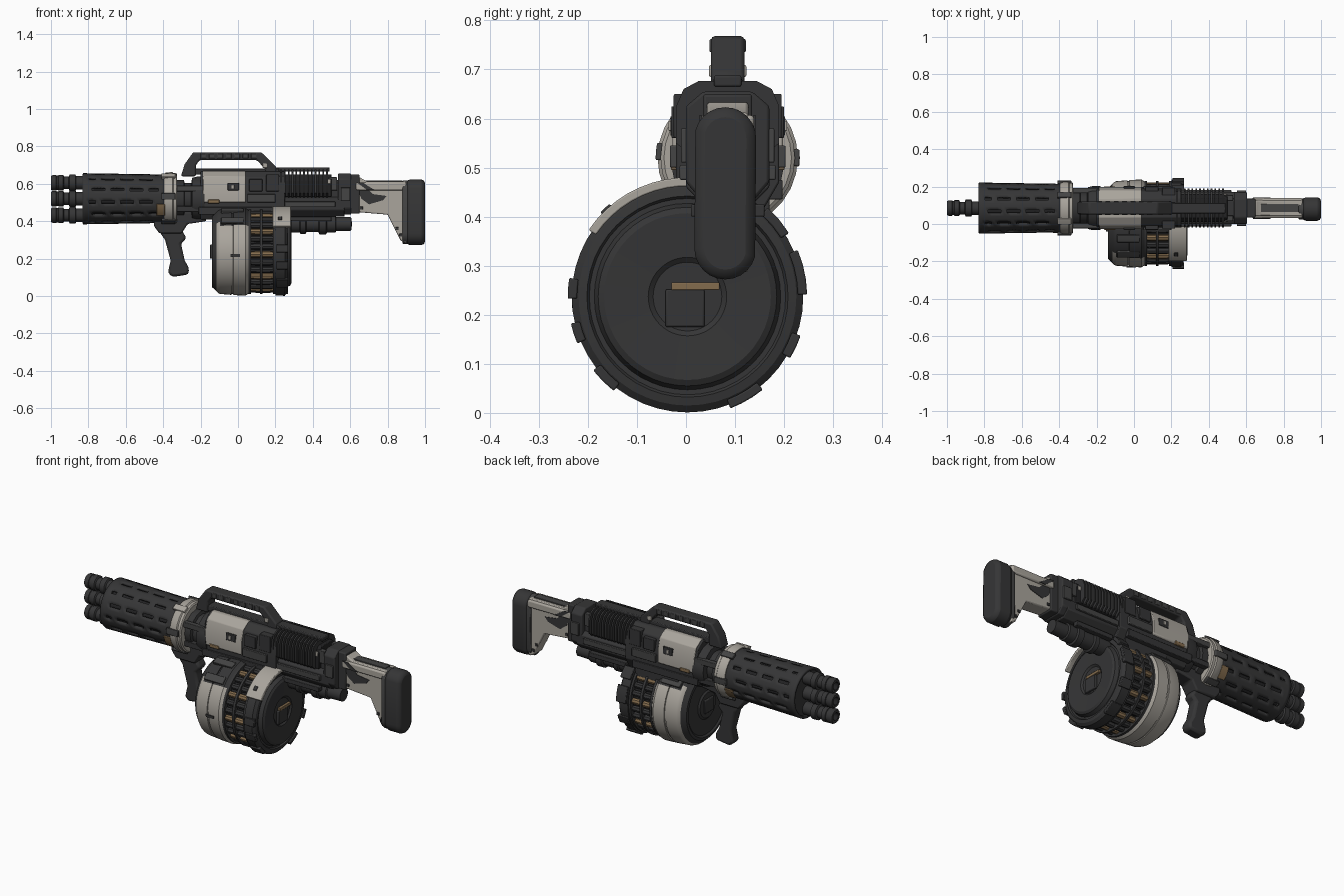
import bpy, bmesh, math

def material(name, r, g, b):
    m = bpy.data.materials.new(name)
    m.diffuse_color = (r, g, b, 1)
    return m

DARK = material("charcoal", 0.036, 0.036, 0.037)
BLACK = material("near_black", 0.016, 0.016, 0.017)
MID = material("worn_grey", 0.058, 0.058, 0.058)
LIGHT = material("pale_grey", 0.40, 0.375, 0.335)
TAN = material("brass_tan", 0.23, 0.15, 0.075)
CY, CZ = 0.085, 0.52          # gun axis
DY, DZ = 0.003, 0.237         # drum axis

def finish(bm, name, mats, rule=None, bevel=0):
    """Turn a bmesh into an object; rule(face centre) picks the material."""
    mats = mats if isinstance(mats, list) else [mats]
    bmesh.ops.recalc_face_normals(bm, faces=bm.faces)
    for f in bm.faces:
        f.smooth = True
        if rule:
            f.material_index = rule(f.calc_center_median())
    me = bpy.data.meshes.new(name)
    bm.to_mesh(me)
    bm.free()
    for m in mats:
        me.materials.append(m)
    me.set_sharp_from_angle(angle=math.radians(30))
    ob = bpy.data.objects.new(name, me)
    bpy.context.collection.objects.link(ob)
    if bevel:
        b = ob.modifiers.new("edge_bevel", 'BEVEL')
        b.width, b.segments, b.limit_method = bevel, 2, 'ANGLE'
    return ob

def prism(name, pts, lo, hi, mat, axis='y', bevel=0):
    """Extrude an (x,z) profile along y, or a (y,z) profile along x."""
    bm = bmesh.new()
    at = (lambda p, d: (p[0], d, p[1])) if axis == 'y' else (lambda p, d: (d, p[0], p[1]))
    a = [bm.verts.new(at(p, lo)) for p in pts]
    b = [bm.verts.new(at(p, hi)) for p in pts]
    bm.faces.new(a)
    bm.faces.new(b)
    for i in range(len(pts)):
        j = (i + 1) % len(pts)
        bm.faces.new((a[i], a[j], b[j], b[i]))
    return finish(bm, name, mat, bevel=bevel)

def box(name, x0, x1, y0, y1, z0, z1, mat, bevel=0.004):
    return prism(name, [(x0, z0), (x1, z0), (x1, z1), (x0, z1)], y0, y1, mat, bevel=bevel)

def sides(name, x0, x1, z0, z1, h0, h1, mat, bevel=0.003):
    """Same box on both flanks of the gun, h = distance from the gun axis."""
    box(name + "_front", x0, x1, CY - h1, CY - h0, z0, z1, mat, bevel)
    box(name + "_back", x0, x1, CY + h0, CY + h1, z0, z1, mat, bevel)

def section(name, half, x0, x1, mat, bevel=0.004):
    """Symmetric cross-section (half width, z) extruded along x."""
    pts = [(CY + w, z) for w, z in half] + [(CY - w, z) for w, z in reversed(half)]
    return prism(name, pts, x0, x1, mat, 'x', bevel)

def lathe(name, prof, cy, cz, mats, n=32, rule=None):
    """Revolve an (x, radius) profile round an axis parallel to x."""
    bm = bmesh.new()
    rings = []
    for x, r in prof:
        if r == 0:
            rings.append([bm.verts.new((x, cy, cz))] * n)
        else:
            rings.append([bm.verts.new((x, cy + r * math.cos(2 * math.pi * i / n),
                                        cz + r * math.sin(2 * math.pi * i / n))) for i in range(n)])
    for a, b in zip(rings, rings[1:]):
        for i in range(n):
            j = (i + 1) % n
            bm.faces.new(list(dict.fromkeys((a[i], a[j], b[j], b[i]))))
    return finish(bm, name, mats, rule)

def arc(name, x0, x1, r0, r1, a0, a1, cy, cz, mat, bevel=0.003):
    """Curved plate between two radii and two angles (0 = +y, 90 = up)."""
    n = max(2, int((a1 - a0) / 6))
    ang = [math.radians(a0 + (a1 - a0) * i / n) for i in range(n + 1)]
    pts = [(cy + r1 * math.cos(a), cz + r1 * math.sin(a)) for a in ang]
    pts += [(cy + r0 * math.cos(a), cz + r0 * math.sin(a)) for a in reversed(ang)]
    return prism(name, pts, x0, x1, mat, 'x', bevel)

# --- Barrels: three in a column, with stepped muzzles
for k, z in enumerate((0.605, 0.52, 0.432)):
    lathe(f"barrel_{k}", [(-0.80, .036), (-0.865, .036), (-0.87, .045), (-0.90, .045), (-0.905, .033),
          (-0.93, .033), (-0.935, .042), (-0.96, .042), (-0.962, .038), (-0.97, .038), (-0.972, .041),
          (-0.992, .041), (-1, .036), (-1, .022), (-0.95, .022), (-0.95, 0)], CY, z, [DARK, BLACK], 20,
          lambda c, z=z: int(math.hypot(c.y - CY, c.z - z) < .024))

# --- Barrel shroud: staggered slots cut through the tube
bm = bmesh.new()
N, COLS, STEP = 48, 26, 0.0169
grid = []
for j in range(COLS + 1):
    r = 0.137 - 0.007 * j / COLS
    grid.append([bm.verts.new((-0.83 + j * STEP, CY + r * math.cos((i + .5) * math.tau / N),
                               CZ + r * math.sin((i + .5) * math.tau / N))) for i in range(N)])
for j in range(COLS):
    for i in range(N):
        slot = i % 4 == 0 and 2 <= j < 24 and (j + 3 * (i // 4 % 2)) % 6 < 4
        if not slot:
            k = (i + 1) % N
            bm.faces.new((grid[j][i], grid[j][k], grid[j + 1][k], grid[j + 1][i]))
shroud = finish(bm, "barrel_shroud", DARK)
sol = shroud.modifiers.new("wall", 'SOLIDIFY')
sol.thickness, sol.offset = 0.014, -1
lathe("shroud_core", [(-0.815, 0), (-0.815, .125), (-0.805, .10), (-0.42, .10), (-0.41, .126), (-0.39, .126),
      (-0.39, 0)], CY, CZ, [BLACK, DARK], 32, lambda c: int(c.x > -0.42 or c.x < -0.81))

# --- Pale collar and neck
lathe("collar", [(-0.395, .10), (-0.395, .134), (-0.385, .14), (-0.35, .143), (-0.345, .137), (-0.33, .137),
      (-0.325, .13), (-0.325, .09)], CY, CZ, LIGHT, 28)
for a in (60, 120, 175, 240, 300, 0):
    arc("collar_clamp", -0.41, -0.335, .13, .147, a - 7, a + 7, CY, CZ, MID if a != 120 else LIGHT)
for a in (192, 312):
    arc("collar_tan_patch", -0.435, -0.39, .12, .137, a, a + 30, CY, CZ, TAN)
lathe("neck", [(-0.34, .10), (-0.29, .10), (-0.285, .085), (-0.25, .085), (-0.245, .112), (-0.22, .118),
      (-0.18, .118), (-0.18, 0)], CY, CZ, DARK, 16)
sides("neck_rod", -0.34, -0.18, 0.56, 0.59, .08, .108, MID)
sides("neck_lower_rod", -0.34, -0.18, 0.45, 0.48, .07, .10, DARK)

# --- Front grip
prism("grip_mount", [(-0.45, .405), (-0.45, .375), (-0.42, .335), (-0.30, .335), (-0.27, .385), (-0.17, .40),
      (-0.17, .45), (-0.40, .45)], CY - .045, CY + .045, DARK, bevel=.008)
prism("front_grip", [(-0.425, .35), (-0.30, .35), (-0.275, .31), (-0.305, .28), (-0.285, .19), (-0.262, .15),
      (-0.265, .115), (-0.35, .102), (-0.375, .125), (-0.36, .19), (-0.39, .30)], CY - .032, CY + .032, DARK, bevel=.013)

# --- Receiver with pale side shells
section("receiver", [(.05, .665), (.09, .635), (.105, .575), (.105, .47), (.07, .41)], -0.2, 0.25, DARK)
section("pale_shell", [(.05, .668), (.095, .64), (.113, .58), (.113, .505), (.10, .495)], -0.188, 0.04, LIGHT)
sides("shell_vent", -0.055, 0.005, 0.565, 0.605, .105, .117, DARK)
sides("shell_vent_mark", -0.035, -0.02, 0.575, 0.595, .11, .121, LIGHT, .001)
sides("shell_tan_edge", -0.16, -0.10, 0.495, 0.515, .10, .116, TAN)
sides("receiver_block", 0.05, 0.20, 0.50, 0.545, .09, .118, MID)
sides("receiver_hatch", 0.06, 0.13, 0.56, 0.625, .08, .115, DARK)
sides("receiver_lug", 0.15, 0.22, 0.56, 0.65, .06, .11, DARK)
sides("lower_rail", -0.21, 0.20, 0.435, 0.475, .08, .112, DARK)
box("top_rail", -0.25, 0.22, CY - .03, CY + .03, .65, .682, DARK)
box("drum_feed", -0.07, 0.2, -0.02, 0.17, .36, .46, DARK)

# --- Carry handle
prism("carry_handle", [(-0.305, .64), (-0.285, .705), (-0.24, .768), (0.125, .768), (0.205, .69), (0.205, .655),
      (0.145, .655), (0.145, .68), (0.10, .727), (-0.205, .727), (-0.225, .70), (-0.225, .64)],
      CY - .034, CY + .034, DARK, bevel=.008)
for i in range(7):
    x = -0.20 + i * .045
    box("handle_rib", x, x + .03, CY - .037, CY + .037, .735, .762, MID, .003)
sides("handle_bolt", 0.132, 0.156, 0.685, 0.709, .03, .038, LIGHT)

# --- Cooling fins round a core
section("fin_core", [(.05, .65), (.075, .62), (.075, .53)], 0.24, 0.50, BLACK)
for i in range(13):
    x = 0.225 + i * .0205
    section("cooling_fin", [(.06, .676), (.09, .66), (.105, .625), (.105, .55), (.08, .528)], x, x + .009, DARK, 0)
box("fin_top_rail", 0.2, 0.49, CY - .028, CY + .028, .665, .688, DARK)
section("rear_chassis", [(.06, .53), (.085, .515), (.085, .46), (.05, .425)], 0.24, 0.57, DARK)
sides("chassis_rod", 0.25, 0.52, 0.475, 0.505, .08, .098, MID)
sides("rear_bracket", 0.485, 0.53, 0.565, 0.635, .04, .07, MID)
sides("rear_pale_tab", 0.475, 0.495, 0.60, 0.625, .065, .078, LIGHT)
section("rear_link", [(.04, .62), (.055, .60), (.055, .50)], 0.48, 0.60, DARK)

# --- Lower rear tubes
lathe("lower_tube", [(0.24, 0), (0.24, .045), (0.33, .045), (0.335, .054), (0.36, .054), (0.365, .044), (0.43, .044),
      (0.435, .056), (0.47, .056), (0.475, .046), (0.52, .046), (0.525, .038), (0.605, .036), (0.61, 0)],
      CY, .385, DARK, 20)
sides("tube_side_rod", 0.27, 0.50, 0.40, 0.425, .045, .075, DARK)

# --- Bulkhead and stock
section("bulkhead", [(.05, .655), (.085, .625), (.085, .47), (.055, .435)], 0.535, 0.605, DARK, .006)
sides("bulkhead_clamp", 0.55, 0.60, 0.51, 0.58, .08, .095, MID)
box("stock_hinge", 0.59, 0.65, CY - .05, CY + .05, .44, .65, DARK, .006)
prism("stock", [(0.61, .60), (0.65, .635), (0.69, .612), (0.90, .612), (0.90, .285), (0.87, .295), (0.845, .345),
      (0.80, .435), (0.62, .45)], CY - .042, CY + .042, LIGHT, bevel=.006)
box("stock_top_tube", 0.63, 0.90, CY - .054, CY + .054, .565, .607, LIGHT, .008)
box("stock_top_strip", 0.67, 0.88, CY - .022, CY + .022, .60, .618, MID, .002)
for k, y in enumerate((CY - .0445, CY + .0405)):
    prism(f"stock_recess_{k}", [(0.64, .565), (0.66, .52), (0.70, .49), (0.775, .512), (0.795, .535), (0.72, .545),
          (0.70, .565)], y, y + .004, DARK)
    for x, z in ((0.85, .36), (0.87, .325), (0.66, .47)):
        box("stock_bolt", x - .008, x + .008, y - .002, y + .006, z - .008, z + .008, DARK, .002)
    prism(f"stock_upper_mark_{k}", [(0.635, .607), (0.665, .607), (0.73, .567), (0.69, .567)],
          (CY - .057, CY + .053)[k], (CY - .053, CY + .057)[k], DARK)

# --- Rounded butt pad
cap = [(CY - .005 + .063 * math.cos(math.radians(a)), (.56 if a < 180 else .335) + .063 * math.sin(math.radians(a)))
       for a in list(range(0, 180, 15)) + list(range(180, 360, 15))]
prism("butt_pad", cap, 0.90, 1.0, DARK, 'x', .02)
prism("butt_pad_base", [(CY - .005 + (y - CY + .005) * .9, .4475 + (z - .4475) * .97) for y, z in cap],
      0.88, 0.94, MID, 'x', .005)

# --- Drum magazine: pale front shell, open cartridge belt, dark rear ring
def drum_rule(c):
    r = math.hypot(c.y - DY, c.z - DZ)
    if -0.115 < c.x < 0.05 and r > .2 and c.z < .385:
        return 1
    return 2 if .07 < c.x < .185 and r > .15 else 0

lathe("drum", [(-0.14, 0), (-0.14, .07), (-0.132, .08), (-0.132, .165), (-0.14, .175), (-0.138, .19), (-0.115, .212),
      (-0.105, .222), (-0.095, .226), (-0.035, .231), (-0.034, .226), (-0.026, .226), (-0.025, .232), (0.04, .235),
      (0.055, .225), (0.06, .19), (0.195, .19), (0.2, .234), (0.25, .236), (0.262, .222), (0.265, .205),
      (0.257, .20), (0.257, .19), (0.278, .182), (0.285, .17), (0.28, .08), (0.272, .07), (0.272, 0)],
      DY, DZ, [DARK, LIGHT, BLACK], 48, drum_rule)
for i in range(30):                                   # cartridges and spacers
    a = math.radians(i * 12 + 4)
    y, z = DY + .203 * math.cos(a), DZ + .203 * math.sin(a)
    lathe("cartridge", [(0.055, .015), (0.10, .017), (0.17, .017), (0.198, .014)], y, z,
          [TAN if i % 3 == 0 else DARK], 8)
for x in (0.055, 0.118, 0.187):                       # belt hoops
    arc("belt_hoop", x, x + .014, .20, .227, 0, 359.9, DY, DZ, DARK, 0)
arc("drum_pale_clip", 0.185, 0.283, .225, .243, 88, 146, DY, DZ, LIGHT)
arc("drum_clip_latch", 0.215, 0.235, .23, .247, 130, 136, DY, DZ, DARK)
for a, w in ((176, 10), (198, 10), (12, 22), (40, 16), (225, 14), (300, 18), (335, 12)):
    arc("drum_rim_lug", 0.205, 0.268, .225, .244, a - w / 2, a + w / 2, DY, DZ, DARK)
for a in (45, 110, 135):                              # upper shell ribs
    arc("shell_rib", -0.09, 0.03, .222, .241, a - 5, a + 5, DY, DZ, MID)
arc("shell_mark", -0.04, 0.01, .228, .236, 183, 187, DY, DZ, DARK, 0)
# end-cap latches
box("drum_latch", 0.265, 0.285, -0.042, 0.038, .175, .252, DARK)
box("drum_latch_tan", 0.265, 0.286, -0.03, 0.068, .25, .266, TAN, .002)
box("drum_front_hub", -0.15, -0.13, -0.04, 0.04, .20, .275, DARK)
